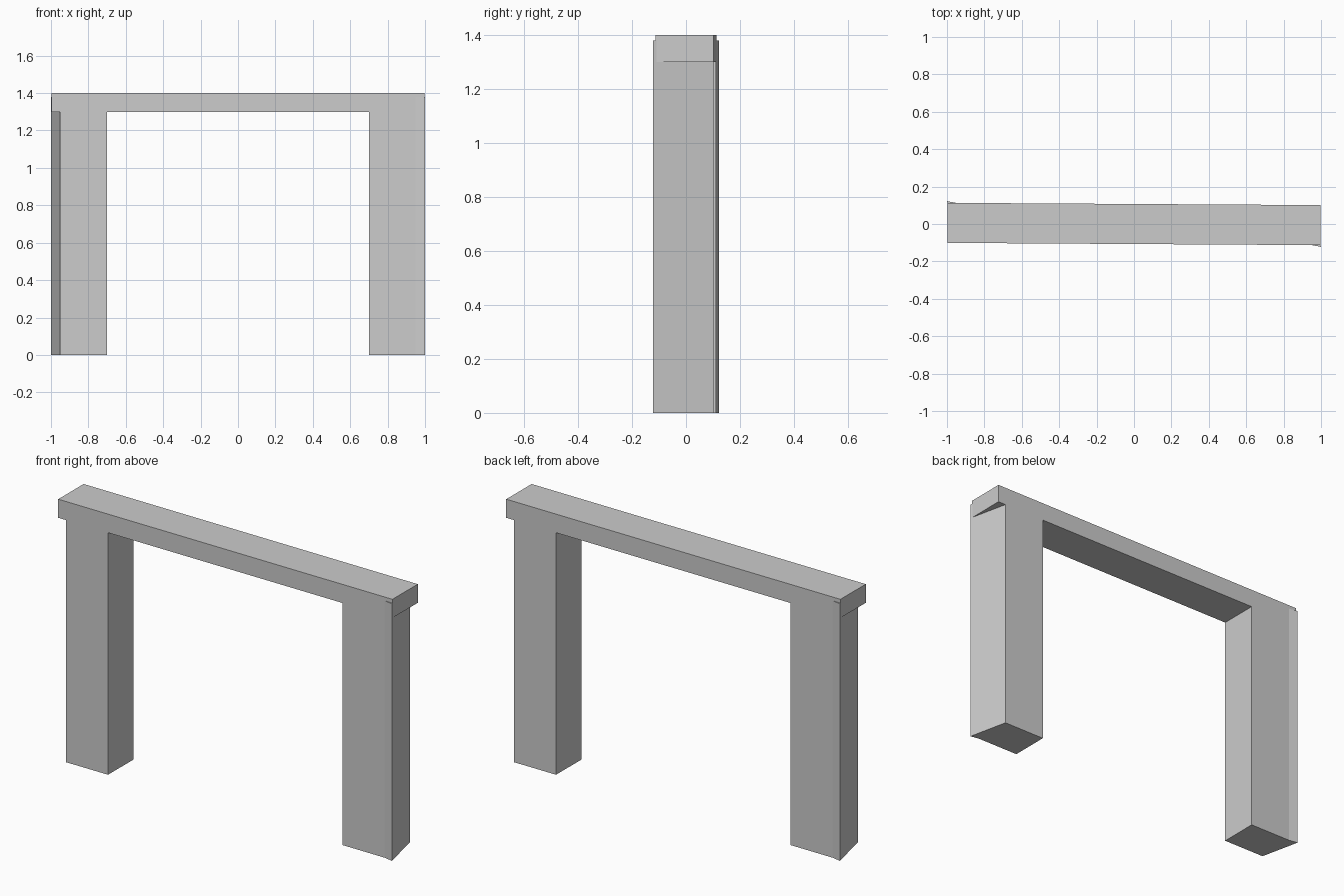
import bpy
import bmesh
from math import pi
from mathutils import Matrix

cube = bpy.data.objects.get("Cube")
if cube:
    bpy.data.objects.remove(cube, do_unlink=True)

grey = bpy.data.materials.new("plain_grey")
grey.use_nodes = True
color = (0.6, 0.6, 0.6, 1.0)
grey.diffuse_color = color
grey.node_tree.nodes["Principled BSDF"].inputs["Base Color"].default_value = color

HALF_DEPTH = 0.107
TILT = Matrix.Rotation(-0.006, 4, "Z")  # the gate stands very slightly turned


def prism(name, outline, sweep, matrix):
    """Extrude a closed outline of 3D points along a vector."""
    bm = bmesh.new()
    face = bm.faces.new([bm.verts.new(p) for p in outline])
    moved = bmesh.ops.extrude_face_region(bm, geom=[face])["geom"]
    verts = [v for v in moved if isinstance(v, bmesh.types.BMVert)]
    bmesh.ops.translate(bm, verts=verts, vec=sweep)
    bm.transform(matrix)
    bmesh.ops.recalc_face_normals(bm, faces=bm.faces)
    mesh = bpy.data.meshes.new(name)
    bm.to_mesh(mesh)
    bm.free()
    mesh.materials.append(grey)
    obj = bpy.data.objects.new(name, mesh)
    bpy.context.collection.objects.link(obj)
    return obj


# Beam and legs as one mirrored elevation
half = [(0.997, 1.4), (0.997, 1.3), (0.95, 1.3), (0.95, 0), (0.7, 0), (0.7, 1.3)]
elevation = half + [(-x, z) for x, z in reversed(half)]
prism("gate_frame", [(x, -HALF_DEPTH, z) for x, z in elevation],
      (0, 2 * HALF_DEPTH, 0), TILT)

# Slanted outer wedge on each leg, repeated by a half turn
wedge = [(0.95, -HALF_DEPTH, 0), (1.0, -0.116, 0), (0.95, HALF_DEPTH, 0)]
for name, turn in (("left_leg_wedge", 0), ("right_leg_wedge", pi)):
    prism(name, wedge, (0, 0, 1.38), Matrix.Rotation(turn, 4, "Z") @ TILT)
